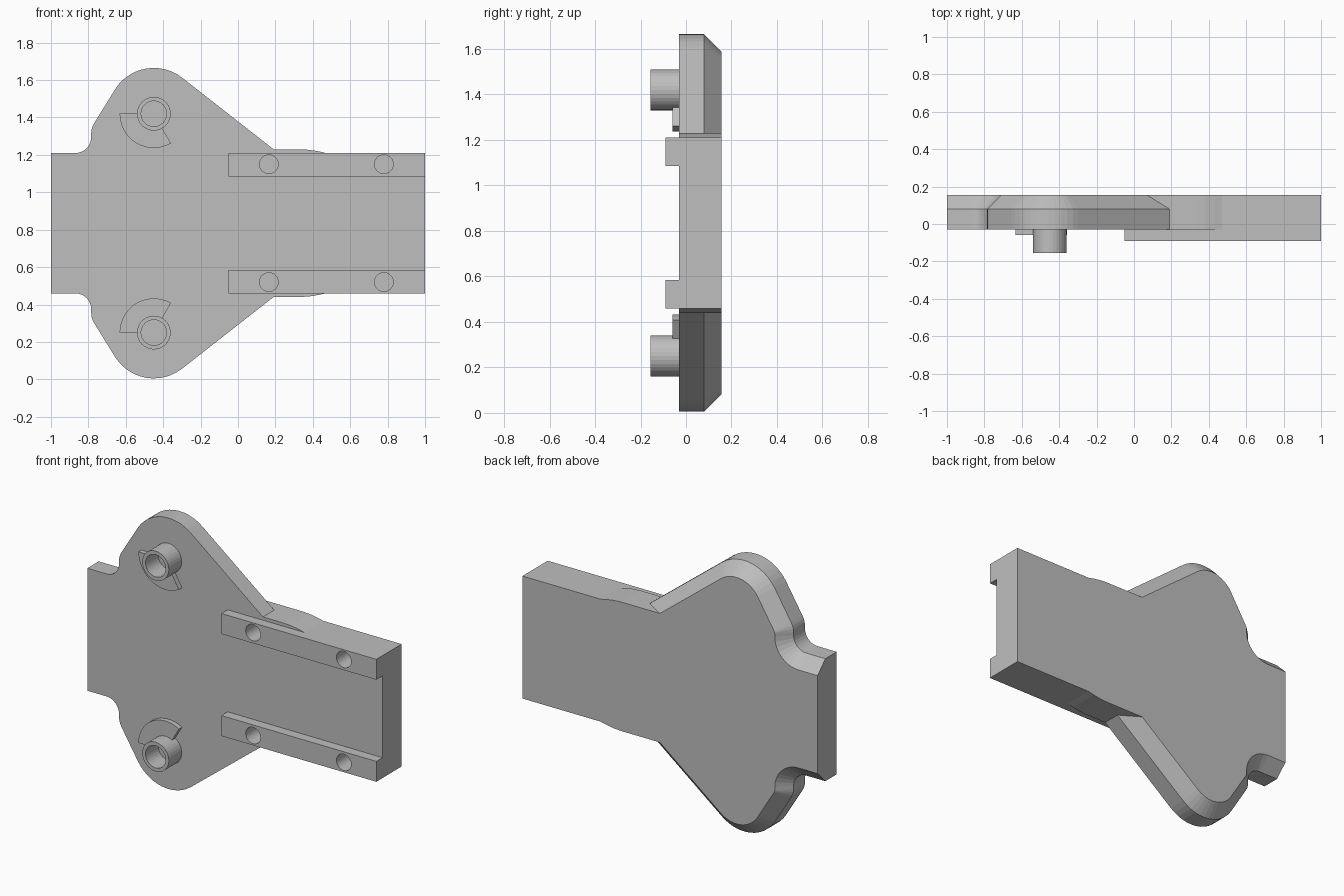
import bpy, bmesh
from math import sin, cos, radians

cube = bpy.data.objects.get("Cube")
if cube:
    bpy.data.objects.remove(cube, do_unlink=True)

MID = 0.835                      # height of the mirror plane
FRONT, BACK, CHAMFER = -0.03, 0.155, 0.075

grey = bpy.data.materials.new("plain grey")
grey.use_nodes = True
colour = (0.52, 0.52, 0.52, 1)
grey.diffuse_color = colour
grey.node_tree.nodes["Principled BSDF"].inputs["Base Color"].default_value = colour


def arc(x, z, r, start, end, steps):
    angles = [radians(start + (end - start) * i / steps) for i in range(steps + 1)]
    return [(x + r * cos(a), z + r * sin(a)) for a in angles]


def flip(points):
    return [(x, 2 * MID - z) for x, z in reversed(points)]


def loft(name, layers):
    """Solid through matching x-z outlines, each at its own y."""
    bm = bmesh.new()
    rings = [[bm.verts.new((x, y, z)) for x, z in pts] for y, pts in layers]
    for a, b in zip(rings, rings[1:]):
        for i in range(len(a)):
            j = (i + 1) % len(a)
            bm.faces.new((a[i], a[j], b[j], b[i]))
    bm.faces.new(rings[0])
    bm.faces.new(rings[-1])
    bmesh.ops.recalc_face_normals(bm, faces=bm.faces)
    mesh = bpy.data.meshes.new(name)
    bm.to_mesh(mesh)
    bm.free()
    mesh.materials.append(grey)
    obj = bpy.data.objects.new(name, mesh)
    bpy.context.collection.objects.link(obj)
    return obj


def prism(name, points, y0, y1):
    return loft(name, [(y0, points), (y1, points)])


def disc(x, z, r):
    return arc(x, z, r, 0, 348.75, 31)


def combine(target, other, operation):
    mod = target.modifiers.new(operation.lower(), 'BOOLEAN')
    mod.operation = operation
    mod.solver = 'EXACT'
    mod.object = other
    bpy.context.view_layer.objects.active = target
    bpy.ops.object.modifier_apply(modifier=mod.name)
    bpy.data.objects.remove(other, do_unlink=True)


# Winged plate with a chamfered back rim
def wing_outline(d):
    half = [(-1, 1.21 - d)]
    half += arc(-0.87, 1.295, 0.085 + d, -90, 0, 8)
    half += arc(-0.685, 1.315, 0.1 - d, 180, 147, 3)
    half += arc(-0.45, 1.42, 0.245 - d, 147, 52, 12)
    half += [(0.19 - d / 0.618, 1.23)]
    return half + flip(half)


plate = loft("winged_plate", [(FRONT, wing_outline(0)),
                              (BACK - CHAMFER, wing_outline(0)),
                              (BACK, wing_outline(CHAMFER))])

# Square arm with a gently blended shoulder
shoulder = [(-0.2, 1.23), (0.33, 1.23), (0.38, 1.227), (0.43, 1.219),
            (0.47, 1.21), (1, 1.21)]
combine(plate, prism("arm", shoulder + flip(shoulder), FRONT, BACK), 'UNION')

# Drilled rails, one at each edge of the arm
for name, side in (("upper", 1), ("lower", -1)):
    z0, z1 = MID + side * 0.25, MID + side * 0.375
    rail = prism(name + "_rail", [(-0.05, z0), (1, z0), (1, z1), (-0.05, z1)],
                 -0.09, FRONT + 0.02)
    combine(plate, rail, 'UNION')
    for x in (0.165, 0.78):
        combine(plate, prism("drill", disc(x, MID + side * 0.315, 0.05), -0.2, 0.05),
                'DIFFERENCE')

# Hollow bosses, each with a raised sector beside it
for name, side in (("upper", 1), ("lower", -1)):
    z = MID + side * 0.585
    sector = [(-0.45, z)] + arc(-0.45, z, 0.183, side * 180, side * 300, 14) \
        if side > 0 else [(-0.45, z)] + arc(-0.45, z, 0.183, 180, 60, 14)
    boss = prism(name + "_boss", disc(-0.45, z, 0.09), -0.155, FRONT)
    combine(boss, prism("bore", disc(-0.45, z, 0.068), -0.2, FRONT - 0.002), 'DIFFERENCE')
    pad = prism(name + "_sector", sector, -0.06, FRONT)
    combine(pad, prism("clearance", disc(-0.45, z, 0.085), -0.2, 0.1), 'DIFFERENCE')
